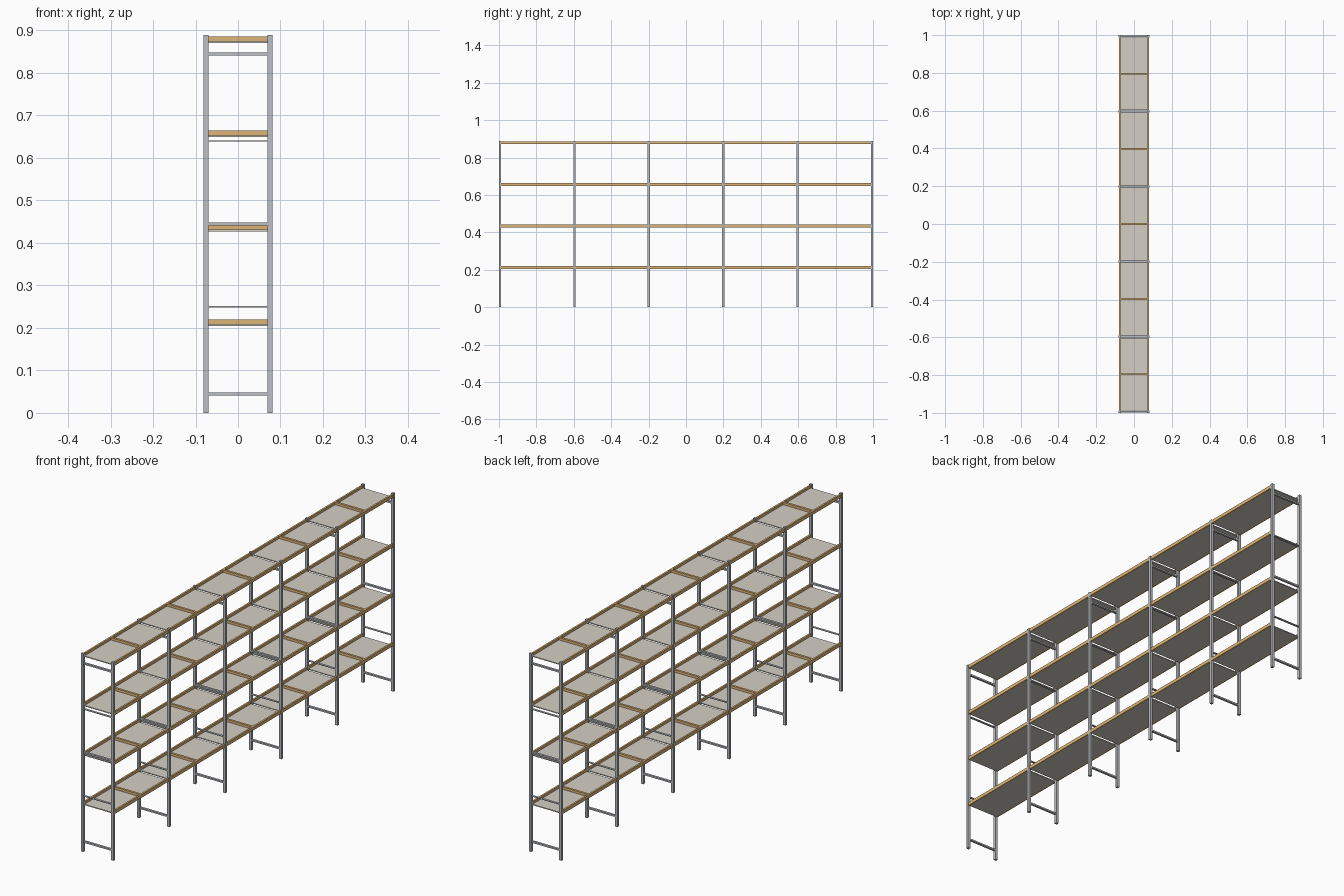
import bpy, bmesh
from mathutils import Matrix

if "Cube" in bpy.data.objects:
    bpy.data.objects.remove(bpy.data.objects["Cube"])


def material(name, rgb):
    m = bpy.data.materials.new(name)
    m.diffuse_color = (*rgb, 1)
    m.use_nodes = True
    m.node_tree.nodes["Principled BSDF"].inputs["Base Color"].default_value = m.diffuse_color
    return m


metal = material("steel", (0.50, 0.52, 0.55))
wood = material("wood", (0.72, 0.46, 0.19))
board = material("board", (0.66, 0.62, 0.55))


def boxes(name, items, mat):
    """One object made of boxes given as (x0, x1, y0, y1, z0, z1)."""
    bm = bmesh.new()
    for x0, x1, y0, y1, z0, z1 in items:
        mtx = Matrix.Translation(((x0 + x1) / 2, (y0 + y1) / 2, (z0 + z1) / 2))
        mtx = mtx @ Matrix.Diagonal((x1 - x0, y1 - y0, z1 - z0, 1))
        bmesh.ops.create_cube(bm, size=1, matrix=mtx)
    me = bpy.data.meshes.new(name)
    bm.to_mesh(me)
    bm.free()
    me.materials.append(mat)
    bpy.context.collection.objects.link(bpy.data.objects.new(name, me))


P = 0.006                                     # half post width
ys = [-0.994 + i * 0.3976 for i in range(6)]  # frame positions
shelf_z = [0.205 + i * 0.222 for i in range(4)]
# rungs: centre height and thickness
rungs = [(0.045, 0.007), (0.25, 0.003), (0.445, 0.007), (0.64, 0.003), (0.845, 0.007)]

# Upright ladder frames
for i, y in enumerate(ys):
    boxes(f"frame_posts_{i}", [(sx * 0.075 - P, sx * 0.075 + P, y - P, y + P, 0, 0.889)
                               for sx in (-1, 1)], metal)
    boxes(f"frame_rungs_{i}", [(-0.07, 0.07, y - 0.005, y + 0.005, z - t / 2, z + t / 2)
                               for z, t in rungs], metal)

# Shelves: long side rails, mid-bay cross bars and thin boards
for k, z in enumerate(shelf_z):
    boxes(f"shelf_rails_{k}", [(sx * 0.075 - 0.004, sx * 0.075 + 0.004, -0.994, 0.994, z, z + 0.015)
                               for sx in (-1, 1)], wood)
    bays = list(zip(ys, ys[1:]))
    boxes(f"shelf_cross_bars_{k}", [(-0.071, 0.071, (a + b) / 2 - 0.005, (a + b) / 2 + 0.005,
                                     z + 0.003, z + 0.015) for a, b in bays], wood)
    boxes(f"shelf_boards_{k}", [(-0.072, 0.072, a + P, b - P, z, z + 0.004)
                                for a, b in bays], board)
